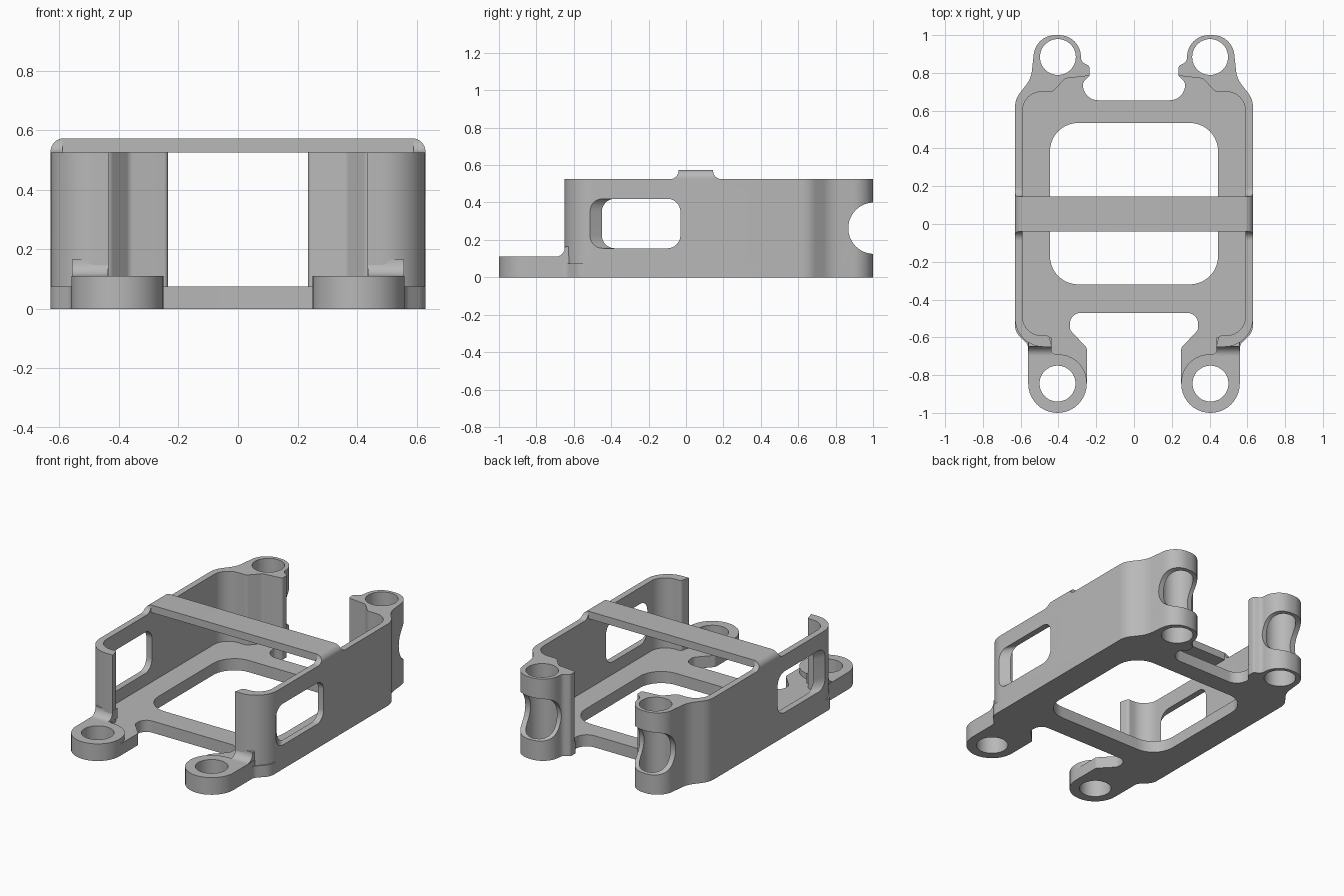
import bpy
import bmesh
import math
from mathutils import Vector, Matrix

cube = bpy.data.objects.get("Cube")
if cube:
    bpy.data.objects.remove(cube, do_unlink=True)

GREY = (0.48, 0.48, 0.48, 1.0)
grey = bpy.data.materials.new("plain grey")
grey.use_nodes = True
grey.diffuse_color = GREY
grey.node_tree.nodes["Principled BSDF"].inputs["Base Color"].default_value = GREY


def rounded(corners, steps=10):
    """Turn (u, v, radius) corners into an outline with filleted corners."""
    out = []

    def add(p):
        if not out or (out[-1] - p).length > 1e-4:
            out.append(p)

    count = len(corners)
    for i, (u, v, r) in enumerate(corners):
        p = Vector((u, v))
        if r == 0:
            add(p)
            continue
        a = (Vector(corners[i - 1][:2]) - p).normalized()
        b = (Vector(corners[(i + 1) % count][:2]) - p).normalized()
        half = a.angle(b) / 2
        centre = p + (a + b).normalized() * r / math.sin(half)
        reach = r / math.tan(half)
        start, end = p + a * reach - centre, p + b * reach - centre
        sweep = math.atan2(start.x * end.y - start.y * end.x, start.dot(end))
        for k in range(steps + 1):
            add(centre + Matrix.Rotation(sweep * k / steps, 2) @ start)
    if (out[0] - out[-1]).length < 1e-4:
        out.pop()
    return out


def box(u0, u1, v0, v1, r):
    return rounded([(u0, v0, r), (u1, v0, r), (u1, v1, r), (u0, v1, r)])


def circle(u, v, r, n=48):
    return [Vector((u + r * math.cos(k * math.tau / n), v + r * math.sin(k * math.tau / n)))
            for k in range(n)]


def prism(name, outline, lo, hi, axis="z"):
    """Extrude a flat outline along an axis from lo to hi."""
    place = {"z": lambda p, w: (p.x, p.y, w),
             "x": lambda p, w: (w, p.x, p.y),
             "y": lambda p, w: (p.x, w, p.y)}[axis]
    bm = bmesh.new()
    low = [bm.verts.new(place(p, lo)) for p in outline]
    high = [bm.verts.new(place(p, hi)) for p in outline]
    bm.faces.new(low)
    bm.faces.new(high)
    for i in range(len(low)):
        bm.faces.new((low[i - 1], low[i], high[i], high[i - 1]))
    bmesh.ops.recalc_face_normals(bm, faces=bm.faces)
    mesh = bpy.data.meshes.new(name)
    bm.to_mesh(mesh)
    bm.free()
    mesh.materials.append(grey)
    obj = bpy.data.objects.new(name, mesh)
    bpy.context.collection.objects.link(obj)
    return obj


def cut(obj, cutter, operation="DIFFERENCE"):
    mod = obj.modifiers.new("cut", "BOOLEAN")
    mod.operation, mod.solver, mod.object = operation, "EXACT", cutter
    bpy.context.view_layer.objects.active = obj
    bpy.ops.object.modifier_apply(modifier=mod.name)
    bpy.data.objects.remove(cutter, do_unlink=True)


def finish(obj, mirror=True):
    bpy.ops.object.select_all(action="DESELECT")
    obj.select_set(True)
    bpy.context.view_layer.objects.active = obj
    bpy.ops.object.shade_smooth_by_angle(angle=math.radians(30))
    if mirror:
        obj.modifiers.new("mirror", "MIRROR").use_axis[0] = True


BASE_H, LUG_H, WALL_H, TOP = 0.075, 0.11, 0.525, 0.573
POST = (0.403, 0.884)
LUG = (0.405, -0.845)
BORE = 0.095

# Outer contour of the rear post, shared by the base and the wall
post_edge = [(0.63, 0.66, 0.12), (0.545, 0.77, 0.15), (0.52, 1.0, 0.115),
             (0.285, 1.0, 0.115), (0.28, 0.86, 0.035), (0.235, 0.835, 0.02),
             (0.235, 0.785, 0.015)]

# Base plate with central opening and four bores
half = [(0.27, 0.655, 0.08), (0.27, 0.75, 0.03)] + post_edge[::-1] + [
    (0.63, -0.57, 0.08), (0.56, -0.64, 0.05), (0.56, -1, 0.155), (0.25, -1, 0.155),
    (0.25, -0.655, 0.02), (0.34, -0.56, 0.04), (0.34, -0.47, 0.06)]
base = prism("base_plate", rounded(half + [(-u, v, r) for u, v, r in half[::-1]]), 0, BASE_H)
cut(base, prism("cutter", box(-0.445, 0.445, -0.32, 0.535, 0.15), -1, 1))
for side in (-1, 1):
    for u, v in (POST, LUG):
        cut(base, prism("cutter", circle(side * u, v, BORE), -1, 1))
finish(base, mirror=False)

# Side walls that wrap into the rear posts and the front returns
wall = prism("side_wall", rounded([(0.435, -0.65, 0), (0.63, -0.65, 0.15)] + post_edge + [
    (0.365, 0.77, 0.03), (0.43, 0.70, 0.03), (0.59, 0.70, 0.1),
    (0.59, -0.59, 0.1), (0.45, -0.59, 0.02)]), 0, WALL_H)
cut(wall, prism("cutter", circle(*POST, BORE), -1, 1))
cut(wall, prism("cutter", circle(1.005, 0.2625, 0.1375), 0.1, 0.8, "x"))

# Side window, splayed at its front end
window = prism("cutter", box(-0.4825, -0.03, 0.155, 0.42, 0.07), 0.57, 0.65, "x")
for vert in window.data.vertices:
    if vert.co.y < -0.3:
        vert.co.y += 0.065 if vert.co.x < 0.61 else -0.065
cut(wall, window)
finish(wall)

# Raised front mounting lugs
lug = prism("front_lug", rounded([
    (0.25, -1, 0.155), (0.56, -1, 0.155), (0.56, -0.62, 0), (0.45, -0.62, 0),
    (0.435, -0.69, 0.03), (0.25, -0.69, 0.15)]), 0, LUG_H)
cut(lug, prism("cutter", circle(*LUG, BORE), -1, 1))
finish(lug)

# Fillet between each lug and its wall
fillet = prism("lug_fillet", rounded([
    (-0.70, 0.10, 0), (-0.70, LUG_H, 0), (-0.648, LUG_H, 0.05), (-0.648, 0.165, 0),
    (-0.60, 0.165, 0), (-0.60, 0.10, 0)]), 0.437, 0.558, "x")
finish(fillet)

# Bridge across the top, with rounded ends
def bar(name, y0, y1, bottom):
    return prism(name, rounded([(-0.63, bottom, 0), (0.63, bottom, 0),
                                (0.63, TOP, 0.045), (-0.63, TOP, 0.045)]), y0, y1, "y")


finish(bar("top_bridge", -0.04, 0.145, WALL_H), mirror=False)

# Flared feet where the bridge meets the walls
foot = prism("bridge_foot", rounded([
    (-0.085, 0.51, 0), (-0.085, WALL_H, 0), (-0.04, WALL_H, 0.045), (-0.04, TOP, 0),
    (0.145, TOP, 0), (0.145, WALL_H, 0.045), (0.19, WALL_H, 0), (0.19, 0.51, 0)]),
    0.59, 0.64, "x")
cut(foot, bar("cutter", -0.5, 0.5, 0.4), "INTERSECT")
finish(foot)
